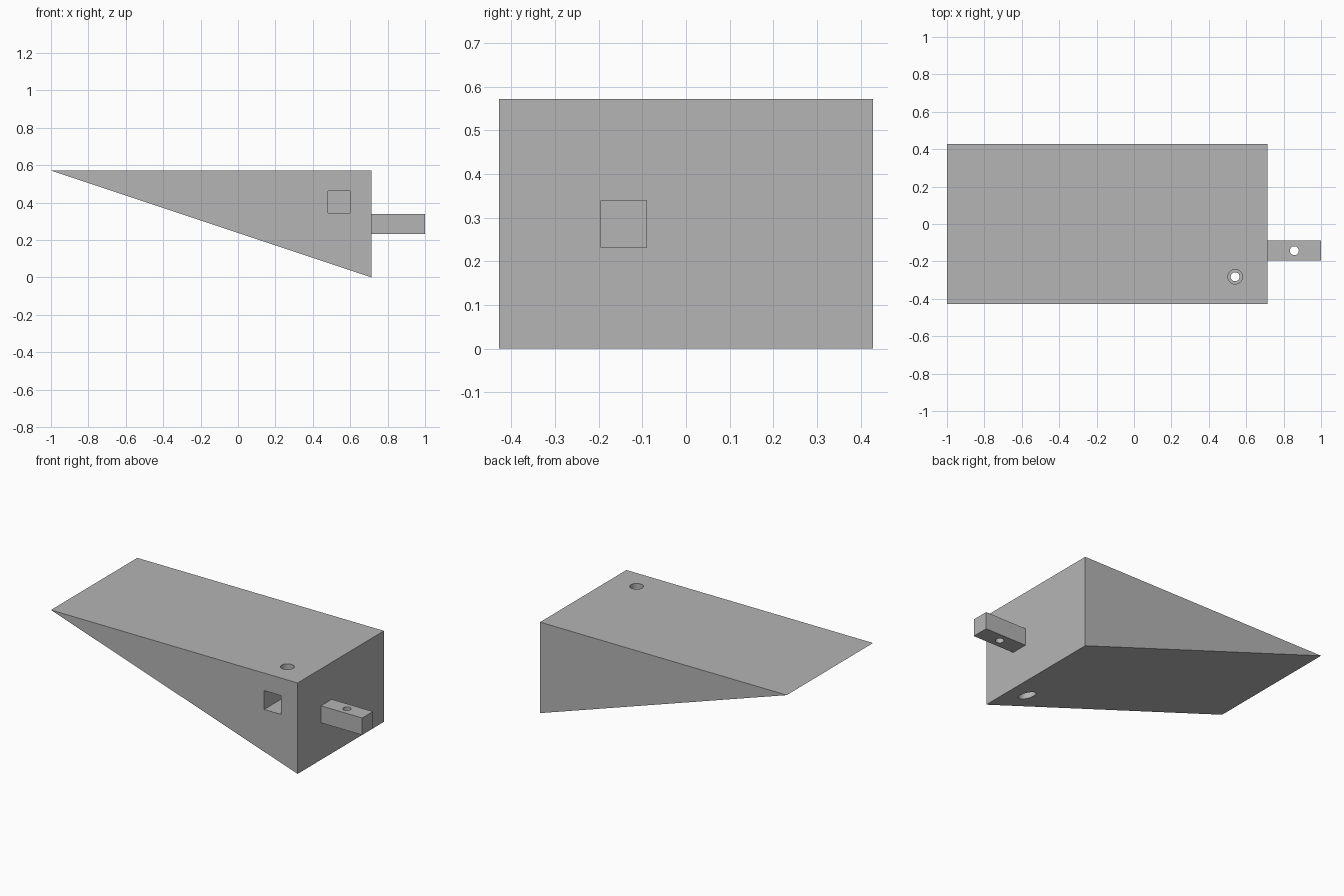
import bpy, bmesh, math
from mathutils import Matrix

default = bpy.data.objects.get("Cube")
if default:
    bpy.data.objects.remove(default, do_unlink=True)

grey = bpy.data.materials.new("plain grey")
grey.use_nodes = True
grey.diffuse_color = (0.46, 0.46, 0.46, 1)
grey.node_tree.nodes["Principled BSDF"].inputs["Base Color"].default_value = grey.diffuse_color


def add_object(name, bm):
    bmesh.ops.recalc_face_normals(bm, faces=bm.faces)
    mesh = bpy.data.meshes.new(name)
    bm.to_mesh(mesh)
    bm.free()
    mesh.materials.append(grey)
    obj = bpy.data.objects.new(name, mesh)
    bpy.context.collection.objects.link(obj)
    return obj


def box(name, low, high):
    bm = bmesh.new()
    size = [b - a for a, b in zip(low, high)]
    centre = [(a + b) / 2 for a, b in zip(low, high)]
    matrix = Matrix.Translation(centre) @ Matrix.Diagonal((*size, 1))
    bmesh.ops.create_cube(bm, size=1, matrix=matrix)
    return add_object(name, bm)


def rod(name, x, y, radius, bottom, top):
    bm = bmesh.new()
    bmesh.ops.create_cone(bm, cap_ends=True, segments=40, radius1=radius, radius2=radius,
                          depth=top - bottom,
                          matrix=Matrix.Translation((x, y, (bottom + top) / 2)))
    return add_object(name, bm)


def cut(target, cutters):
    # Carve each cutter in turn, then discard it
    for cutter in cutters:
        cutter.hide_render = True
        mod = target.modifiers.new("cut", "BOOLEAN")
        mod.operation = "DIFFERENCE"
        mod.solver = "EXACT"
        mod.object = cutter
        bpy.context.view_layer.objects.active = target
        bpy.ops.object.modifier_apply(modifier=mod.name)
        bpy.data.objects.remove(cutter, do_unlink=True)
    bpy.ops.object.select_all(action="DESELECT")
    target.select_set(True)
    bpy.ops.object.shade_smooth_by_angle(angle=math.radians(30))


# Wedge body: triangular profile extruded front to back
half_depth, height, back_x = 0.4286, 0.5714, 0.7143
bm = bmesh.new()
profile = [bm.verts.new((x, -half_depth, z))
           for x, z in ((-1, height), (back_x, 0), (back_x, height))]
face = bm.faces.new(profile)
extruded = bmesh.ops.extrude_face_region(bm, geom=[face])
bmesh.ops.translate(bm, vec=(0, 2 * half_depth, 0),
                    verts=[v for v in extruded["geom"] if isinstance(v, bmesh.types.BMVert)])
wedge = add_object("wedge_body", bm)

# Square socket, bolt hole and its wider recesses at both ends
bolt_x, bolt_y = 0.541, -0.282
cut(wedge, [
    box("socket_cutter", (0.482, -0.6, 0.343), (0.6, -0.136, 0.461)),
    rod("bolt_cutter", bolt_x, bolt_y, 0.024, -0.2, 0.8),
    rod("head_recess_cutter", bolt_x, bolt_y, 0.039, 0.53, 0.8),
    rod("nut_recess_cutter", bolt_x, bolt_y, 0.05, -0.2, 0.13),
])

# Square peg with a pin hole
peg = box("connector_peg", (back_x, -0.196, 0.232), (1, -0.089, 0.339))
cut(peg, [rod("pin_cutter", 0.857, -0.143, 0.024, 0, 0.6)])
